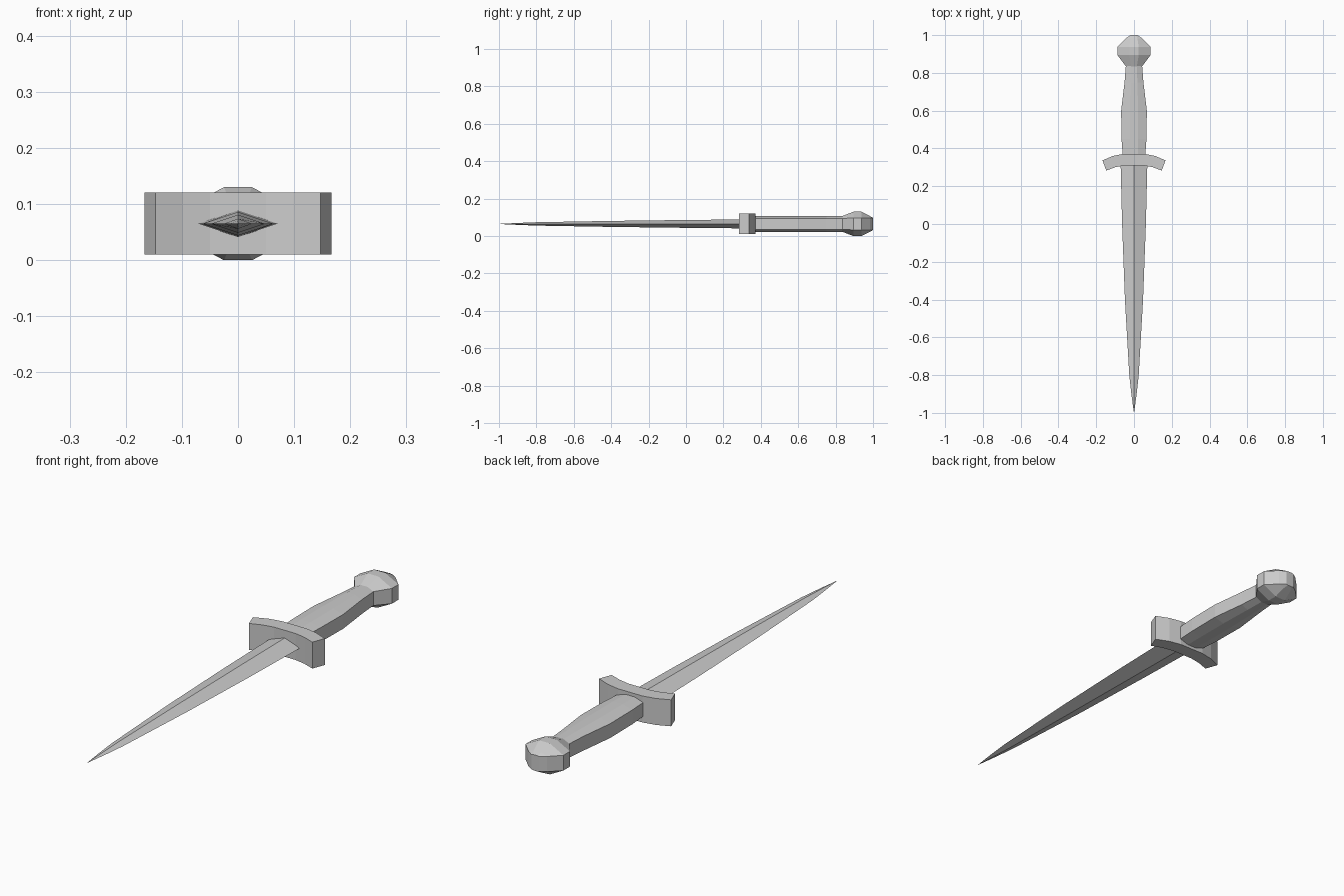
import bpy, bmesh

if "Cube" in bpy.data.objects:
    bpy.data.objects.remove(bpy.data.objects["Cube"])

ZC = 0.065  # height of the dagger's long axis


def make_object(name, rings, closed_ring=True):
    """Skin a list of equal-length point rings and cap both ends."""
    bm = bmesh.new()
    loops = [[bm.verts.new(p) for p in ring] for ring in rings]
    n = len(loops[0])
    for a, b in zip(loops, loops[1:]):
        for i in range(n):
            j = (i + 1) % n
            bm.faces.new((a[i], a[j], b[j], b[i]))
    bm.faces.new(loops[0])
    bm.faces.new(loops[-1])
    bmesh.ops.remove_doubles(bm, verts=bm.verts, dist=1e-5)
    bmesh.ops.recalc_face_normals(bm, faces=bm.faces)
    mesh = bpy.data.meshes.new(name)
    bm.to_mesh(mesh)
    bm.free()
    obj = bpy.data.objects.new(name, mesh)
    bpy.context.collection.objects.link(obj)
    return obj


def diamond(y, w, h):
    return [(w, y, ZC), (0, y, ZC + h), (-w, y, ZC), (0, y, ZC - h)]


def octagon(y, w, h, flat, side):
    """Eight-sided section: flat = half top face, side = half side face."""
    q = [(w, side), (flat, h), (-flat, h), (-w, side),
         (-w, -side), (-flat, -h), (flat, -h), (w, -side)]
    return [(x, y, ZC + z) for x, z in q]


# Blade: diamond section tapering to a point
make_object("blade", [diamond(*s) for s in [
    (0.33, 0.071, 0.024), (0.0, 0.063, 0.021), (-0.4, 0.048, 0.016),
    (-0.8, 0.025, 0.009), (-0.9, 0.014, 0.005), (-1.0, 0.0005, 0.0005)]])

# Guard: rectangular bar bowed toward the blade
half = [(0.147, 0.283, 0.167, 0.337), (0.098, 0.301, 0.112, 0.360),
        (0.05, 0.310, 0.057, 0.371)]
path = [(-a, b, -c, d) for a, b, c, d in half] + half[::-1]
make_object("guard", [[(fx, fy, 0.01), (bx, by, 0.01),
                       (bx, by, 0.121), (fx, fy, 0.121)]
                      for fx, fy, bx, by in path])

# Grip: eight-sided, swelling in the middle
make_object("grip", [octagon(*s) for s in [
    (0.35, 0.059, 0.042, 0.020, 0.029), (0.45, 0.066, 0.043, 0.022, 0.030),
    (0.60, 0.068, 0.043, 0.022, 0.030), (0.75, 0.050, 0.043, 0.018, 0.030),
    (0.84, 0.043, 0.042, 0.015, 0.029)]])

# Pommel: faceted knob with a straight band around its rim
make_object("pommel", [octagon(*s) for s in [
    (0.835, 0.043, 0.042, 0.015, 0.029), (0.895, 0.088, 0.065, 0.025, 0.032),
    (0.938, 0.088, 0.065, 0.025, 0.032), (0.983, 0.043, 0.042, 0.018, 0.032),
    (1.0, 0.018, 0.033, 0.010, 0.031)]])
